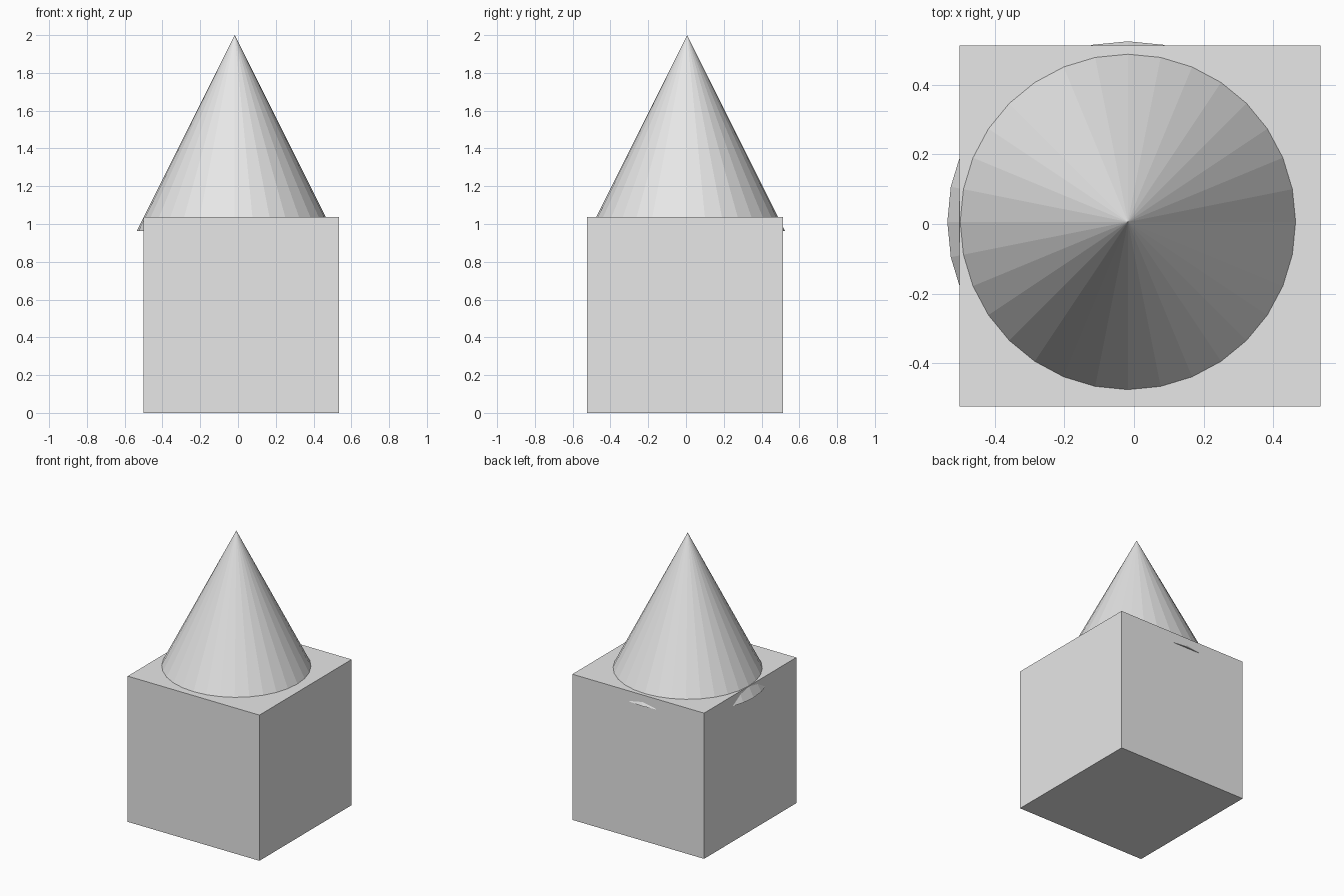
import bpy

# Remove the default object
old = bpy.data.objects.get("Cube")
if old:
    bpy.data.objects.remove(old, do_unlink=True)

SIDE = 1.037
RADIUS = SIDE / 2

# Single plain grey
grey = bpy.data.materials.new("light grey")
grey.use_nodes = True
colour = (0.8, 0.8, 0.8, 1)
grey.diffuse_color = colour
grey.node_tree.nodes["Principled BSDF"].inputs["Base Color"].default_value = colour


def finish(name):
    part = bpy.context.object
    part.name = part.data.name = name
    part.data.materials.append(grey)


# Block body
bpy.ops.mesh.primitive_cube_add(size=SIDE, location=(0.0175, -0.006, SIDE / 2))
finish("block_base")

# Cone roof, sunk slightly into the block and offset to its back right
bpy.ops.mesh.primitive_cone_add(vertices=32, radius1=RADIUS, radius2=0, depth=SIDE,
                                location=(-0.0175, 0.006, 2 - SIDE / 2))
finish("cone_roof")
